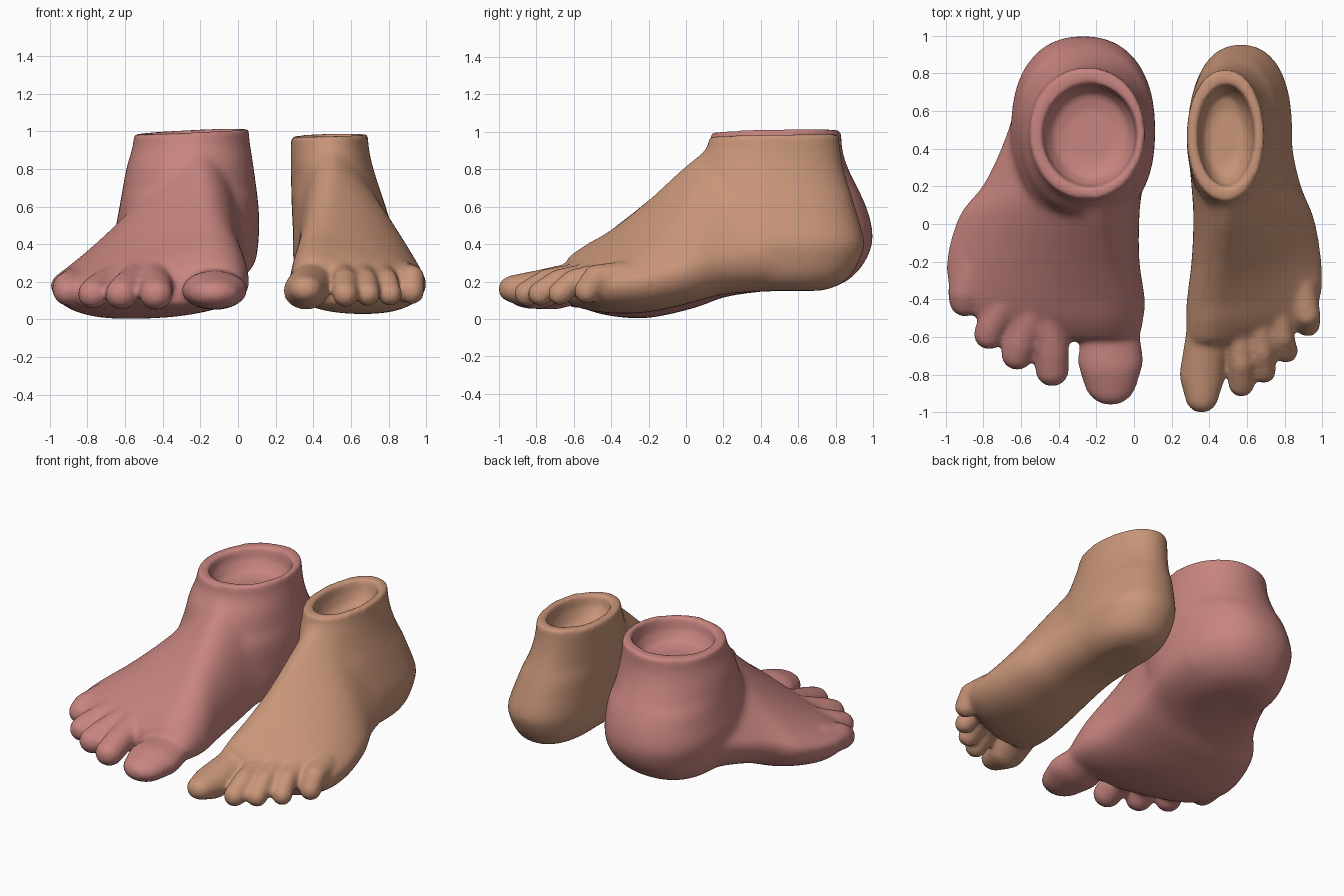
import bpy, bmesh, math
from mathutils import Matrix, Vector

if "Cube" in bpy.data.objects:
    bpy.data.objects.remove(bpy.data.objects["Cube"])

N = 40  # points per ring


def material(name, rgb):
    m = bpy.data.materials.new(name)
    m.diffuse_color = (*rgb, 1)
    m.use_nodes = True
    m.node_tree.nodes["Principled BSDF"].inputs["Base Color"].default_value = m.diffuse_color
    return m


def spow(v, e):
    return math.copysign(abs(v) ** e, v)


def resample(rows, steps=4):
    """Smooth curve through rows of numbers."""
    out = []
    for i in range(len(rows) - 1):
        p0, p1, p2 = rows[max(i - 1, 0)], rows[i], rows[i + 1]
        p3 = rows[min(i + 2, len(rows) - 1)]
        for k in range(steps):
            t = k / steps
            out.append([b + .5 * t * (c - a + t * (2 * a - 5 * b + 4 * c - d + t * (3 * (b - c) + d - a)))
                        for a, b, c, d in zip(p0, p1, p2, p3)])
    return out + [list(rows[-1])]


def loft(bm, rings):
    """Skin closed rings and cap both ends."""
    vs = [[bm.verts.new(p) for p in r] for r in rings]
    for a, b in zip(vs, vs[1:]):
        for i in range(N):
            j = (i + 1) % N
            bm.faces.new((a[i], a[j], b[j], b[i]))
    bm.faces.new(vs[0][::-1])
    bm.faces.new(vs[-1])


def level_ring(z, x0, x1, y0, y1, p=2.0):
    """Horizontal oval for the ankle, heel and opening."""
    cx, cy = (x0 + x1) / 2, (y0 + y1) / 2
    angles = [math.tau * i / N for i in range(N)]
    return [Vector((cx + (x1 - x0) / 2 * spow(math.cos(t), 2 / p),
                    cy + (y1 - y0) / 2 * spow(math.sin(t), 2 / p), z)) for t in angles]


def foot_ring(y, x0, x1, xt, xb, zb, zm, zt, outer, slope):
    """Upright section: ridge at xt, lowest at xb, widest at zm."""
    pts = []
    for i in range(N):
        t = math.tau * i / N
        c, s = math.cos(t), math.sin(t)
        if s >= 0:
            p, mid, dz = (slope if c * outer > 0 else 2.0), xt, zt - zm
        else:
            p, mid, dz = 2.3, xb, zm - zb
        w = x1 - mid if c > 0 else mid - x0
        pts.append(Vector((mid + w * spow(c, 2 / p), y, zm + dz * spow(s, 2 / p))))
    return pts


def toe(bm, flat, keys):
    """Chain of balls running through the key points (x, y, z, radius)."""
    for a, b in zip(keys, keys[1:]):
        for k in range(7):
            x, y, z, r = (p + (q - p) * k / 6 for p, q in zip(a, b))
            mat = Matrix.Translation((x, y, z)) @ Matrix.Diagonal((r, r, r * flat, 1))
            bmesh.ops.create_icosphere(bm, subdivisions=3, radius=1, matrix=mat)


def make_object(name, bm):
    bmesh.ops.recalc_face_normals(bm, faces=bm.faces)
    me = bpy.data.meshes.new(name)
    bm.to_mesh(me)
    bm.free()
    ob = bpy.data.objects.new(name, me)
    bpy.context.collection.objects.link(ob)
    return ob


def remesh(ob):
    m = ob.modifiers.new("fuse", 'REMESH')
    m.mode = 'VOXEL'
    m.voxel_size = 0.014


def smooth(ob, count):
    m = ob.modifiers.new("blend", 'SMOOTH')
    m.factor, m.iterations = 0.5, count


def bake(ob):
    dg = bpy.context.evaluated_depsgraph_get()
    me = bpy.data.meshes.new_from_object(ob.evaluated_get(dg))
    ob.modifiers.clear()
    ob.data = me


def build_foot(name, mat, outer, slope, slices, ankle, toes, bowl, top, tilt):
    # body and ankle, blended together
    bm = bmesh.new()
    loft(bm, [foot_ring(*s, outer, slope) for s in resample(slices)])
    loft(bm, [level_ring(*a, 2.3 if a[0] < 0.7 else 2.05) for a in resample(ankle)])
    ob = make_object(name, bm)
    remesh(ob)
    smooth(ob, 26)
    bake(ob)

    # trim the ankle flat, then add the toes
    bm = bmesh.new()
    bm.from_mesh(ob.data)
    cut = bmesh.ops.bisect_plane(bm, geom=bm.verts[:] + bm.edges[:] + bm.faces[:],
                                 plane_co=top, plane_no=(-tilt, -0.02, 1), clear_outer=True)
    rim = [e for e in cut['geom_cut'] if isinstance(e, bmesh.types.BMEdge)]
    bmesh.ops.holes_fill(bm, edges=rim, sides=0)
    for flat, keys in toes:
        toe(bm, flat, keys)
    bpy.data.objects.remove(ob)
    ob = make_object(name, bm)

    # hollow in the ankle top
    bm = bmesh.new()
    loft(bm, [level_ring(*b) for b in bowl])
    cutter = make_object(name + "_hollow", bm)
    cutter.hide_render = True

    # fuse, cut the hollow, soften
    remesh(ob)
    m = ob.modifiers.new("hollow", 'BOOLEAN')
    m.operation, m.object, m.solver = 'DIFFERENCE', cutter, 'EXACT'
    remesh(ob)
    smooth(ob, 9)
    bake(ob)
    bpy.data.objects.remove(cutter)
    me = ob.data
    me.materials.clear()
    me.materials.append(mat)
    for p in me.polygons:
        p.use_smooth = True
        p.material_index = 0


pink = material("pink_skin", (0.58, 0.235, 0.215))
tan = material("tan_skin", (0.58, 0.30, 0.19))

# broad foot
build_foot(
    "broad_foot", pink, -1, 1.02,
    slices=[(.65, -.62, .10, -.25, -.32, .16, .40, .90), (.4, -.71, .10, -.25, -.40, .145, .35, .94),
            (.2, -.81, .05, -.25, -.50, .115, .30, .94), (.05, -.93, .03, -.22, -.57, .06, .25, .85),
            (-.2, -1.0, .03, -.19, -.60, .005, .21, .64), (-.4, -.96, .06, -.16, -.55, .015, .19, .48),
            (-.52, -.80, .05, -.16, -.42, .045, .18, .39), (-.62, -.52, .03, -.16, -.30, .08, .17, .29)],
    ankle=[(.155, -.50, -.16, .30, .73), (.19, -.57, -.05, .2, .84), (.26, -.62, .05, .05, .925),
           (.35, -.64, .10, 0, .98), (.45, -.655, .112, 0, 1.0), (.6, -.63, .11, 0, .965),
           (.8, -.595, .085, .05, .87), (.9, -.565, .07, .11, .838), (.97, -.555, .06, .13, .832),
           (1.15, -.55, .05, .13, .83)],
    toes=[(.6, [(-.12, -.50, .19, .14), (-.125, -.72, .155, .175), (-.125, -.82, .14, .145)]),
          (.95, [(-.44, -.50, .22, .09), (-.435, -.68, .17, .09), (-.435, -.775, .135, .09)]),
          (.95, [(-.53, -.46, .22, .09), (-.60, -.63, .165, .085), (-.62, -.69, .135, .087)]),
          (.95, [(-.66, -.38, .21, .09), (-.75, -.53, .16, .082), (-.77, -.585, .135, .083)]),
          (.95, [(-.85, -.22, .18, .11), (-.895, -.36, .165, .095), (-.90, -.41, .15, .083)])],
    bowl=[(.84, -.36, -.10, .33, .61), (.86, -.43, -.03, .25, .69), (.92, -.475, .005, .21, .73),
          (1.1, -.51, .03, .17, .77)],
    top=(-.25, .48, 1.0), tilt=0.05)

# narrow foot
build_foot(
    "narrow_foot", tan, 1, 1.2,
    slices=[(.65, .31, .825, .50, .57, .15, .40, .90), (.4, .29, .845, .50, .60, .145, .36, .95),
            (.2, .305, .89, .50, .64, .13, .32, .95), (.03, .315, .96, .50, .68, .085, .27, .85),
            (-.2, .305, 1.0, .47, .68, .035, .22, .64), (-.4, .28, .995, .44, .65, .03, .20, .48),
            (-.52, .275, .90, .42, .58, .045, .19, .41), (-.64, .28, .66, .40, .47, .08, .18, .33)],
    ankle=[(.15, .46, .69, .28, .73), (.185, .39, .76, .2, .83), (.25, .33, .81, .1, .895),
           (.35, .305, .835, .05, .945), (.42, .295, .84, .03, .955), (.6, .285, .785, .02, .905),
           (.8, .28, .72, .06, .845), (.9, .28, .698, .10, .828), (.95, .28, .692, .12, .822),
           (1.15, .285, .685, .125, .82)],
    toes=[(.85, [(.39, -.55, .22, .11), (.362, -.80, .155, .122), (.36, -.915, .16, .09)]),
          (1, [(.55, -.53, .24, .07), (.57, -.74, .205, .066), (.57, -.85, .135, .07)]),
          (1, [(.66, -.50, .24, .068), (.68, -.68, .205, .063), (.69, -.78, .135, .067)]),
          (1, [(.76, -.43, .24, .07), (.79, -.60, .205, .063), (.808, -.675, .135, .065)]),
          (1, [(.88, -.33, .22, .09), (.92, -.48, .22, .073), (.922, -.53, .15, .07)])],
    bowl=[(.82, .41, .57, .33, .61), (.84, .37, .60, .26, .68), (.90, .345, .63, .21, .72),
          (1.1, .32, .66, .17, .78)],
    top=(.49, .47, .98), tilt=0.03)
